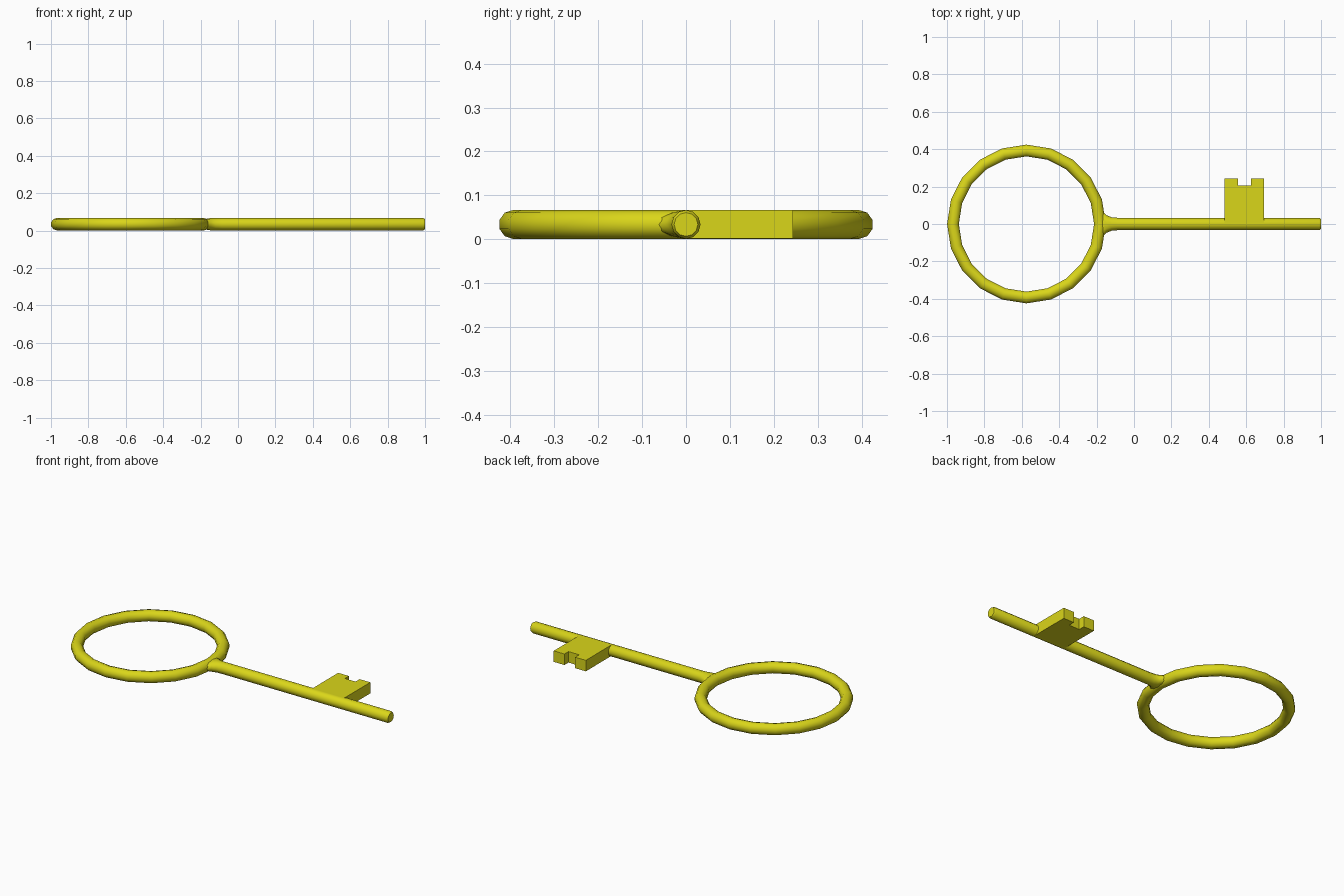
import bpy, bmesh, math

if "Cube" in bpy.data.objects:
    bpy.data.objects.remove(bpy.data.objects["Cube"])

gold = bpy.data.materials.new("yellow_metal")
gold.diffuse_color = (0.7, 0.67, 0.01, 1)
gold.use_nodes = True
gold.node_tree.nodes["Principled BSDF"].inputs["Base Color"].default_value = gold.diffuse_color
ZC, R = 0.034, 0.033  # centre height and rod radius


def make(name, bm, smooth=True):
    bmesh.ops.recalc_face_normals(bm, faces=bm.faces)
    me = bpy.data.meshes.new(name)
    bm.to_mesh(me)
    bm.free()
    ob = bpy.data.objects.new(name, me)
    bpy.context.collection.objects.link(ob)
    me.materials.append(gold)
    if smooth:
        bpy.ops.object.select_all(action='DESELECT')
        ob.select_set(True)
        bpy.context.view_layer.objects.active = ob
        bpy.ops.object.shade_smooth_by_angle(angle=math.radians(50))
    return ob


def bridge(bm, a, b):
    n = len(a)
    for i in range(n):
        bm.faces.new((a[i], a[(i + 1) % n], b[(i + 1) % n], b[i]))


# Round handle: low-poly torus lying flat
bm = bmesh.new()
SEG, SIDES, MAJOR, CX = 20, 10, 0.393, -0.575
rings = []
for s in range(SEG):
    t = 2 * math.pi * s / SEG
    ring = []
    for k in range(SIDES):
        p = 2 * math.pi * (k + 0.5) / SIDES
        r = MAJOR + R * math.cos(p)
        ring.append(bm.verts.new((CX + r * math.cos(t), r * math.sin(t),
                                  ZC + R * math.sin(p))))
    rings.append(ring)
for s in range(SEG):
    bridge(bm, rings[s], rings[(s + 1) % SEG])
make("handle_ring", bm)

# Shaft: lofted rod flaring into the ring, with a slightly chamfered tip
bm = bmesh.new()
sections = [(-0.188, 0.09, 0.022), (-0.165, 0.066, 0.03), (-0.145, 0.046, R),
            (-0.12, 0.036, R), (-0.085, R, R), (0.99, R, R), (1.0, 0.027, 0.027)]
rings = []
for x, ry, rz in sections:
    rings.append([bm.verts.new((x, ry * math.cos(2 * math.pi * k / 12),
                                ZC + rz * math.sin(2 * math.pi * k / 12)))
                  for k in range(12)])
for a, b in zip(rings, rings[1:]):
    bridge(bm, a, b)
bm.faces.new(rings[0])
bm.faces.new(rings[-1])
make("shaft", bm)

# Key bit: extruded plate with a notch
bm = bmesh.new()
outline = [(0.485, 0.0), (0.695, 0.0), (0.695, 0.243), (0.625, 0.243),
           (0.625, 0.205), (0.555, 0.205), (0.555, 0.243), (0.485, 0.243)]
low, high = [[bm.verts.new((x, y, z)) for x, y in outline] for z in (0.002, 0.067)]
bridge(bm, low, high)
bm.faces.new(low)
bm.faces.new(high)
make("key_bit", bm, smooth=False)
